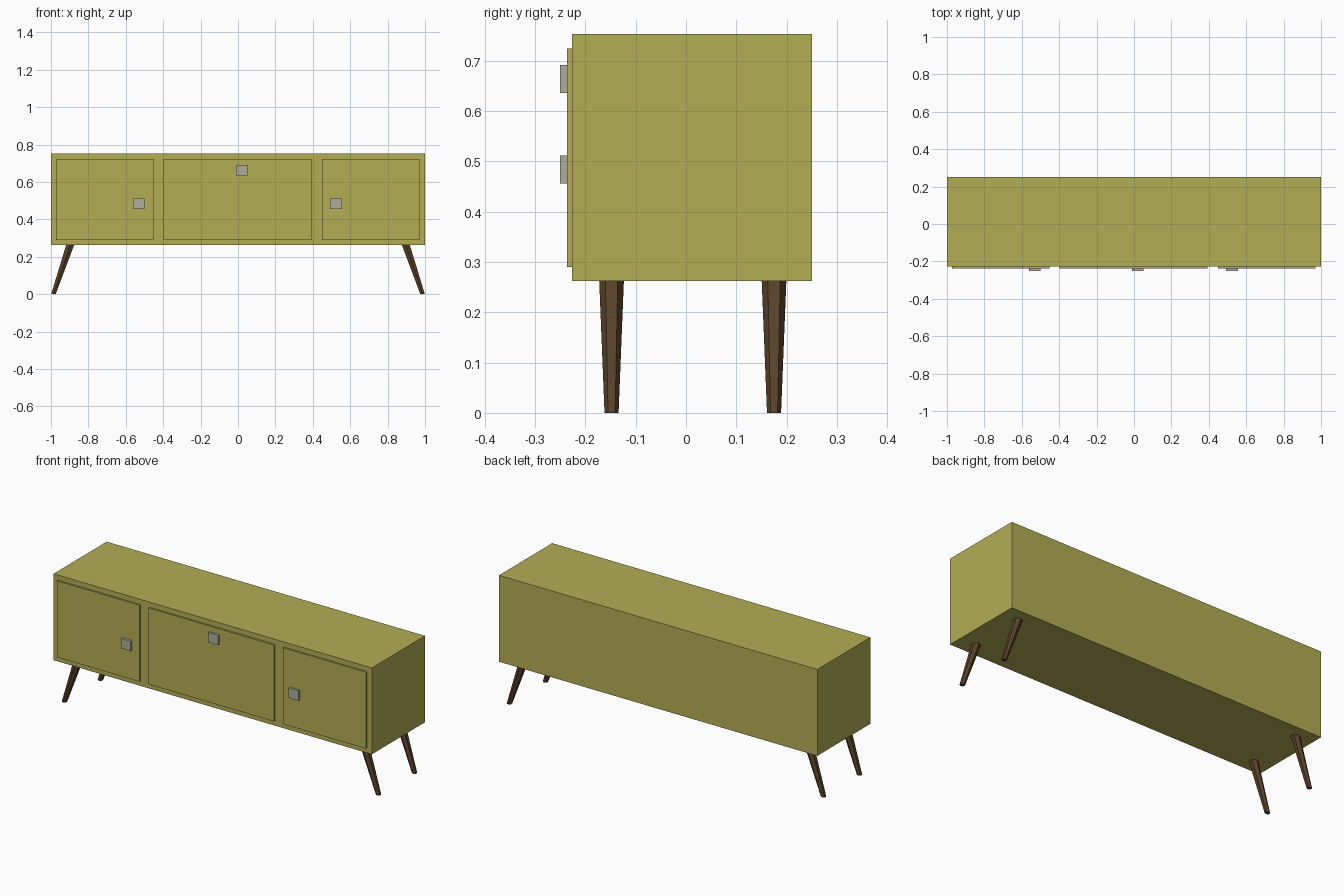
import bpy, bmesh, math

if "Cube" in bpy.data.objects:
    bpy.data.objects.remove(bpy.data.objects["Cube"])


def material(name, color):
    m = bpy.data.materials.new(name)
    m.diffuse_color = (*color, 1)
    m.use_nodes = True
    m.node_tree.nodes["Principled BSDF"].inputs["Base Color"].default_value = m.diffuse_color
    return m


olive = material("olive_paint", (0.45, 0.42, 0.09))
wood = material("dark_wood", (0.10, 0.055, 0.022))
metal = material("handle_grey", (0.42, 0.42, 0.32))


def add_object(name, bm, mat):
    bmesh.ops.recalc_face_normals(bm, faces=bm.faces)
    mesh = bpy.data.meshes.new(name)
    bm.to_mesh(mesh)
    bm.free()
    mesh.materials.append(mat)
    obj = bpy.data.objects.new(name, mesh)
    bpy.context.collection.objects.link(obj)
    return obj


def box(name, x, y, z, mat):
    bm = bmesh.new()
    bmesh.ops.create_cube(bm, size=1)
    for v in bm.verts:
        v.co = [lo + (c + 0.5) * (hi - lo) for c, (lo, hi) in zip(v.co, (x, y, z))]
    return add_object(name, bm, mat)


def leg(name, side, y):
    # tapered six-sided leg, splayed outwards
    bm = bmesh.new()
    rings = []
    for cx, r, z in ((0.987, 0.014, 0.0), (0.898, 0.0245, 0.262)):
        rings.append([bm.verts.new((side * (cx + r * math.sin(a)), y + r * math.cos(a), z))
                      for a in (i * math.pi / 3 for i in range(6))])
    for i in range(6):
        j = (i + 1) % 6
        bm.faces.new((rings[0][i], rings[0][j], rings[1][j], rings[1][i]))
    for ring in rings:
        bm.faces.new(ring)
    return add_object(name, bm, wood)


# Cabinet body
box("cabinet_body", (-1, 1), (-0.227, 0.25), (0.262, 0.753), olive)

# Doors and their square handles: door x-range, handle centre x and z
for name, door_x, hx, hz in (("left", (-0.973, -0.453), -0.53, 0.484),
                             ("centre", (-0.397, 0.393), 0.019, 0.664),
                             ("right", (0.45, 0.97), 0.524, 0.484)):
    box(name + "_door", door_x, (-0.237, -0.22), (0.29, 0.724), olive)
    box(name + "_handle", (hx - 0.031, hx + 0.031), (-0.25, -0.235),
        (hz - 0.028, hz + 0.028), metal)

# Four splayed legs
for side_name, side in (("left", -1), ("right", 1)):
    for end_name, y in (("front", -0.148), ("back", 0.175)):
        leg(f"{end_name}_{side_name}_leg", side, y)
